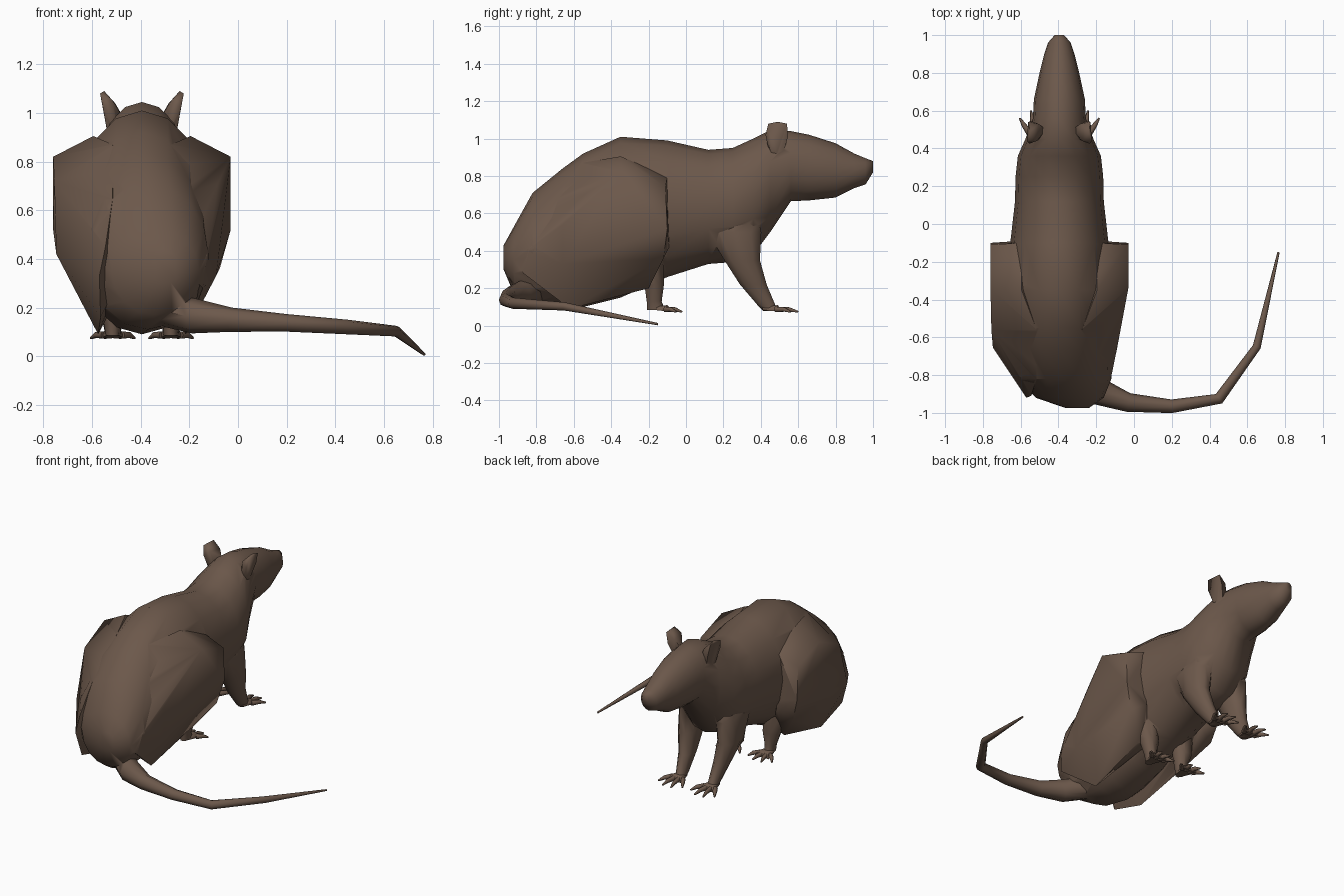
import bpy, bmesh, math
from mathutils import Vector

if "Cube" in bpy.data.objects:
    bpy.data.objects.remove(bpy.data.objects["Cube"])

CX = -0.395  # body centre line
fur = bpy.data.materials.new("brown fur")
fur.diffuse_color = (0.150, 0.098, 0.070, 1)
fur.use_nodes = True
fur.node_tree.nodes["Principled BSDF"].inputs["Base Color"].default_value = fur.diffuse_color


def smooth(ob, angle):
    bpy.ops.object.select_all(action='DESELECT')
    ob.select_set(True)
    bpy.context.view_layer.objects.active = ob
    bpy.ops.object.shade_smooth_by_angle(angle=math.radians(angle))


def finish(bm, name, angle=70):
    bmesh.ops.recalc_face_normals(bm, faces=bm.faces[:])
    me = bpy.data.meshes.new(name)
    bm.to_mesh(me)
    bm.free()
    me.materials.append(fur)
    ob = bpy.data.objects.new(name, me)
    bpy.context.collection.objects.link(ob)
    smooth(ob, angle)
    return ob


def add_loft(bm, rings, n):
    """rings: (centre, half-axis u, half-axis v)"""
    loops = []
    for c, u, v in rings:
        loops.append([bm.verts.new(Vector(c) + Vector(u) * math.cos(2 * math.pi * i / n)
                                   + Vector(v) * math.sin(2 * math.pi * i / n)) for i in range(n)])
    for a, b in zip(loops, loops[1:]):
        for i in range(n):
            bm.faces.new((a[i], a[(i + 1) % n], b[(i + 1) % n], b[i]))
    bm.faces.new(loops[0])
    bm.faces.new(loops[-1])


def add_tube(bm, pts, n):
    """pts: (x, y, z, radius), rings square to the path"""
    ps = [Vector(p[:3]) for p in pts]
    rings = []
    for i, p in enumerate(pts):
        t = (ps[min(i + 1, len(ps) - 1)] - ps[max(i - 1, 0)]).normalized()
        u = t.cross(Vector((0, 0, 1))).normalized()
        rings.append((ps[i], u * p[3], u.cross(t) * p[3]))
    add_loft(bm, rings, n)


def add_hull(bm, pts):
    vs = [bm.verts.new(p) for p in pts]
    r = bmesh.ops.convex_hull(bm, input=vs)
    junk = [g for g in r["geom_interior"] if isinstance(g, bmesh.types.BMVert)]
    bmesh.ops.delete(bm, geom=junk, context='VERTS')


# body, neck and head: y, centre x, bottom z, top z, half width
body_rings = [(-.975, -.30, .30, .43, .06), (-.92, -.34, .17, .53, .18), (-.82, -.37, .11, .71, .25),
              (-.66, CX, .09, .84, .27), (-.55, CX, .10, .92, .28), (-.35, CX, .15, 1.01, .28),
              (-.10, CX, .26, .99, .26), (.12, CX, .33, .94, .235), (.25, CX, .34, .95, .232),
              (.36, CX, .38, 1.0, .22), (.45, CX, .50, 1.045, .18), (.56, CX, .665, 1.04, .14),
              (.66, CX, .67, 1.02, .135), (.80, CX, .685, .975, .105), (.90, CX, .735, .92, .08),
              (.96, CX, .755, .895, .06), (1.0, CX, .82, .88, .025)]
bm = bmesh.new()
add_loft(bm, [((x, y, (b + t) / 2), (w, 0, 0), (0, 0, (t - b) / 2)) for y, x, b, t, w in body_rings], 16)
body = finish(bm, "body")

# tail, curling round to the right
bm = bmesh.new()
add_tube(bm, [(-.34, -.78, .20, .07), (-.18, -.89, .165, .072), (-.03, -.945, .15, .05), (.20, -.965, .137, .036),
              (.45, -.925, .12, .03), (.65, -.65, .103, .022), (.765, -.15, .008, .006)], 8)
parts = [finish(bm, "tail")]

# side parts: offset from the centre line, y, z
haunch = [(.365, -.34, .82), (.365, -.11, .74), (.365, -.10, .52), (.32, -.12, .36), (.20, -.20, .20),
          (.18, -.62, .09), (.10, -.20, .24), (.22, -.09, .42), (.20, -.10, .80), (.20, -.35, .905),
          (.12, -.56, .87), (.12, -.82, .65), (.10, -.30, .40), (.10, -.80, .30)]
# the rump leans slightly to the right
rump = {-1: [(.36, -.56, .72), (.352, -.655, .42), (.175, -.92, .33), (.17, -.86, .16), (.15, -.91, .45)],
        1: [(.312, -.53, .71), (.305, -.66, .54), (.305, -.66, .33), (.268, -.84, .41), (.25, -.87, .28),
            (.15, -.96, .38)]}
ear = [(.10, .45, .90), (.135, .47, .88), (.07, .50, .97), (.12, .52, .92), (.16, .425, 1.02),
       (.15, .545, 1.01), (.172, .44, 1.08), (.165, .54, 1.08), (.155, .49, 1.09), (.12, .44, 1.05),
       (.11, .53, 1.04)]
# legs: offset, y, z, half width x, half width y
front_leg = [(.10, .24, .80, .06, .08), (.12, .25, .66, .075, .12), (.137, .26, .50, .08, .15),
             (.147, .30, .35, .07, .10), (.13, .36, .22, .048, .075), (.12, .43, .11, .035, .05),
             (.12, .46, .078, .03, .05)]
hind_leg = [(.14, -.18, .36, .07, .06), (.13, -.17, .22, .06, .055), (.12, -.17, .13, .035, .042),
            (.12, -.16, .085, .03, .05)]

for s, side in ((-1, "left"), (1, "right")):
    def at(x, y, z):
        return Vector((CX + s * x, y, z))

    for name, pts in (("haunch", haunch + rump[s]), ("ear", ear)):
        bm = bmesh.new()
        add_hull(bm, [at(*p) for p in pts])
        parts.append(finish(bm, side + "_" + name))

    for name, leg, foot_y, reach in (("front", front_leg, .44, .16), ("hind", hind_leg, -.15, .13)):
        bm = bmesh.new()
        add_loft(bm, [(at(x, y, z), (a, 0, 0), (0, b, 0)) for x, y, z, a, b in leg], 10)
        parts.append(finish(bm, f"{side}_{name}_leg"))
        # palm with four splayed toes
        bm = bmesh.new()
        for dx, dy, z in ((.025, -.03, .085), (.048, .07, .074), (.03, .05, .096)):
            for k in (-1, 1):
                for lift in (0, .014):
                    bm.verts.new(at(.12 + k * dx, foot_y + dy, z + lift))
        bmesh.ops.convex_hull(bm, input=bm.verts[:])
        for k, r in ((-1.0, .75), (-.35, 1), (.35, 1), (1.0, .75)):
            root = at(.12 + .038 * k, foot_y + .04, .087)
            mid = at(.12 + .068 * k, foot_y + reach * r * .7, .087)
            tip = at(.12 + .09 * k, foot_y + reach * r, .074)
            add_tube(bm, [(*root, .017), (*mid, .013), (*tip, .005)], 6)
        finish(bm, f"{side}_{name}_foot")

# fuse tail, haunches, ears and legs into one skin
for part in parts:
    smooth(body, 70)
    mod = body.modifiers.new("fuse", 'BOOLEAN')
    mod.operation, mod.solver, mod.object = 'UNION', 'EXACT', part
    bpy.ops.object.modifier_apply(modifier=mod.name)
    bpy.data.objects.remove(part)
smooth(body, 75)
